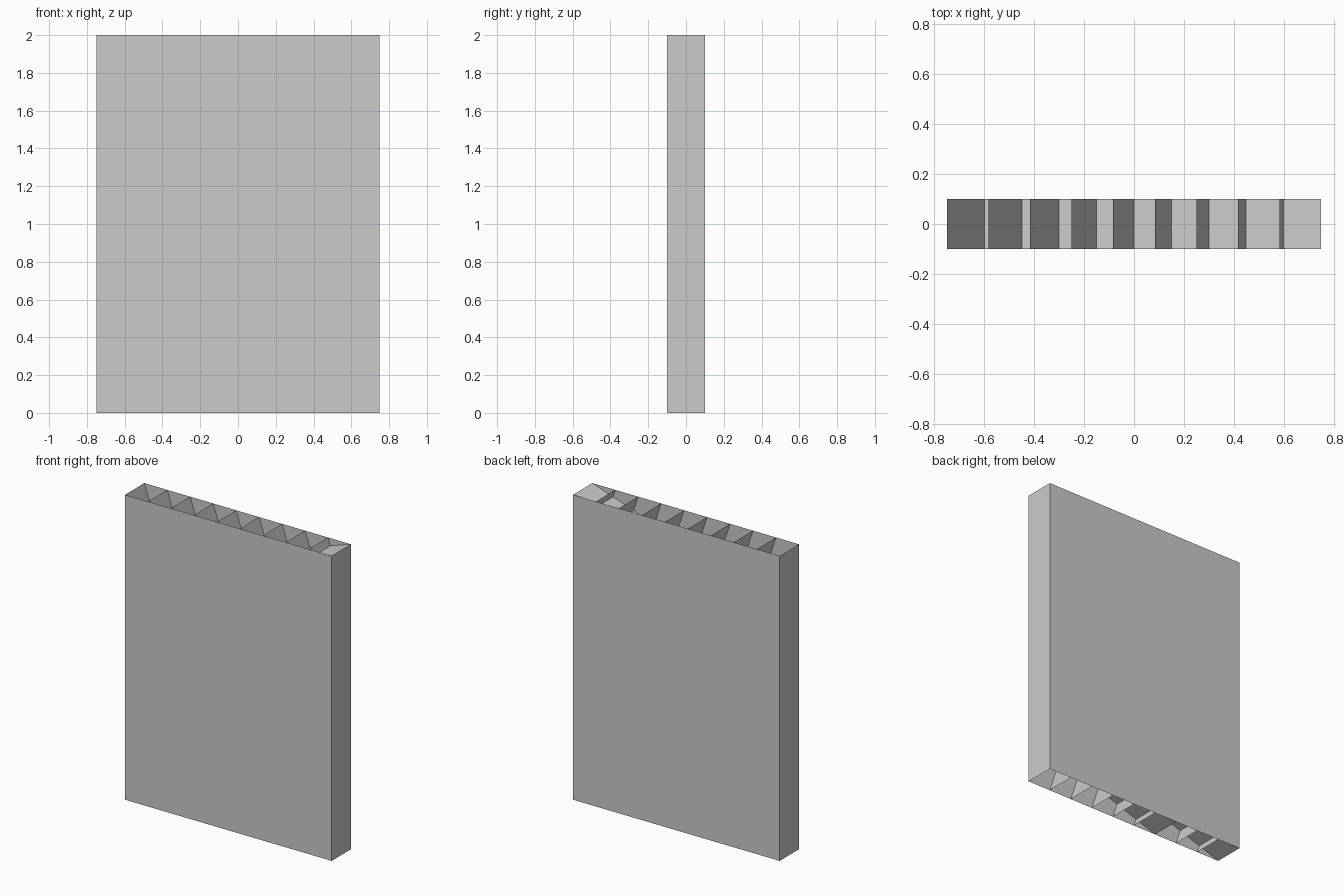
import bpy

if "Cube" in bpy.data.objects:
    bpy.data.objects.remove(bpy.data.objects["Cube"])

W, D, H = 0.75, 0.1, 2.0      # half width, half depth, height
CELLS, LAYERS = 9, 4
STEP, LAYER_H = 2 * W / CELLS, H / LAYERS


def make_object(name, quads):
    verts = [v for q in quads for v in q]
    faces = [tuple(range(4 * i, 4 * i + 4)) for i in range(len(quads))]
    mesh = bpy.data.meshes.new(name)
    mesh.from_pydata(verts, [], faces)
    mesh.update()
    obj = bpy.data.objects.new(name, mesh)
    bpy.context.collection.objects.link(obj)
    return obj


def sheet(a, b):
    """Flat web between the front and back skins, from (x, z) a to b."""
    (x0, z0), (x1, z1) = a, b
    return [(x0, -D, z0), (x0, D, z0), (x1, D, z1), (x1, -D, z1)]


def column(i):
    return -W + i * STEP


# Outer skin, open at top and bottom
ring = [(-W, -D), (W, -D), (W, D), (-W, D)]
make_object("outer_skin", [
    [(*p, 0), (*q, 0), (*q, H), (*p, H)]
    for p, q in zip(ring, ring[1:] + ring[:1])])

# Leaning slats and one long shallow brace in each layer of the core
slats, braces = [], []
for layer in range(LAYERS):
    top = H - layer * LAYER_H
    low = top - LAYER_H
    for i in range(CELLS):
        slats.append(sheet((column(i), top), (column(i + 1), low)))
    braces.append(sheet((W, top), (-W, low)))

# Extra brace rising from the fourth column of the open bottom
braces.append(sheet((W, (W - column(3)) / 3), (column(3), 0)))

make_object("core_slats", slats)
make_object("core_braces", braces)
